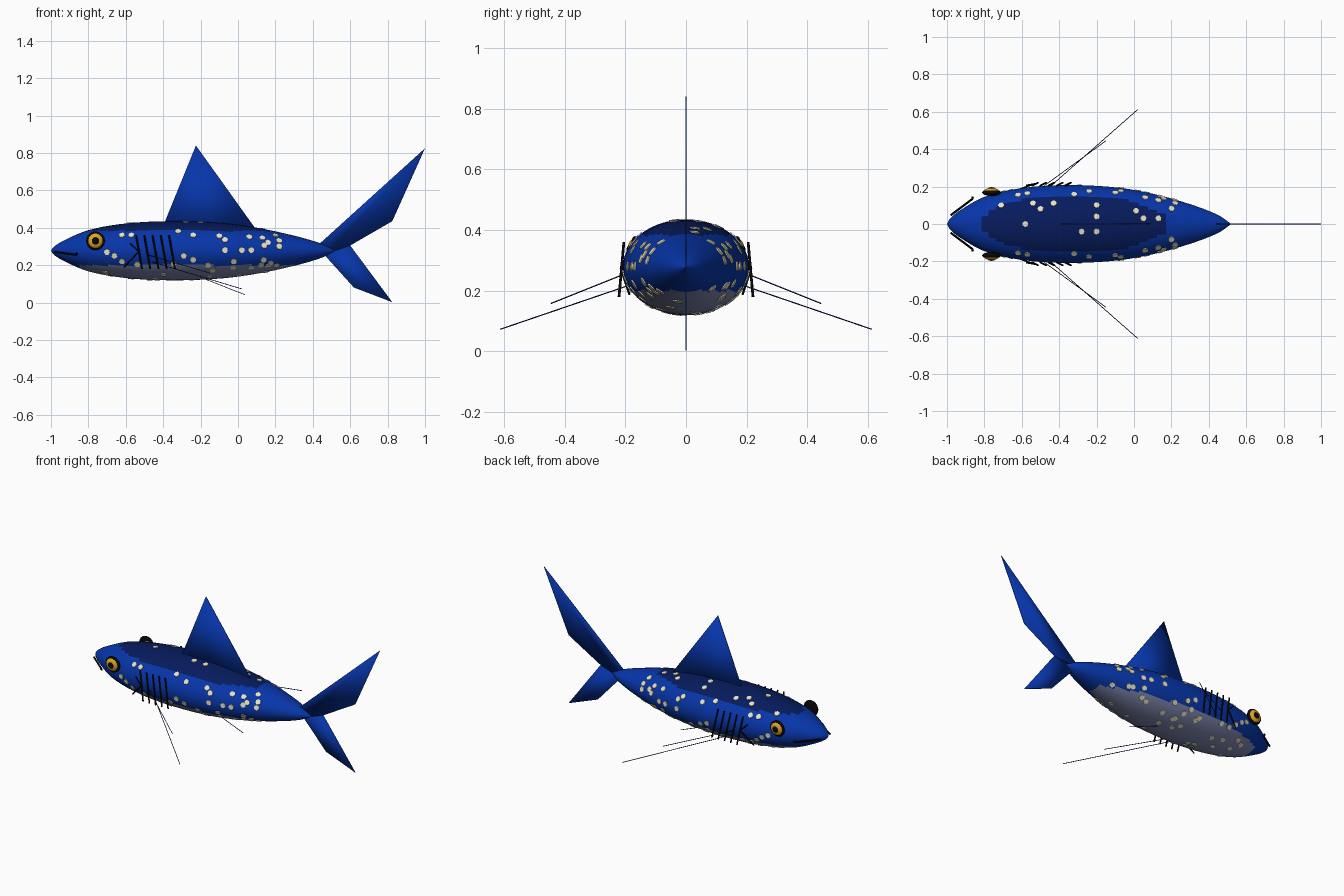
import bpy, bmesh, math, random
from mathutils import Vector

if bpy.data.objects.get("Cube"):
    bpy.data.objects.remove(bpy.data.objects["Cube"])
random.seed(4)
MID_Z, FLAT = 0.277, 0.76


def material(name, rgb):
    m = bpy.data.materials.new(name)
    m.use_nodes = True
    color = (*rgb, 1)
    m.diffuse_color = color
    bsdf = m.node_tree.nodes["Principled BSDF"]
    bsdf.inputs["Base Color"].default_value = color
    bsdf.inputs["Roughness"].default_value = 0.7
    return m


BLUE = material("blue", (0.002, 0.036, 0.4))
NAVY = material("navy", (0.002, 0.011, 0.11))
GREY = material("belly grey", (0.21, 0.24, 0.42))
CREAM = material("cream", (0.87, 0.83, 0.62))
BLACK = material("black", (0.002, 0.002, 0.002))
AMBER = material("amber", (0.75, 0.38, 0.015))


def add_object(name, bm, *mats, smooth=True):
    bmesh.ops.recalc_face_normals(bm, faces=bm.faces)
    mesh = bpy.data.meshes.new(name)
    bm.to_mesh(mesh)
    bm.free()
    obj = bpy.data.objects.new(name, mesh)
    bpy.context.collection.objects.link(obj)
    for m in mats:
        mesh.materials.append(m)
    for p in mesh.polygons:
        p.use_smooth = smooth


# Body half-width along its length
PROFILE = [(-1, 0), (-0.985, 0.028), (-0.93, 0.073), (-0.8, 0.145), (-0.6, 0.192),
           (-0.36, 0.208), (-0.1, 0.196), (0.1, 0.162), (0.3, 0.106), (0.45, 0.048), (0.52, 0)]


def half_width(x):
    def slope(i):
        a, b = PROFILE[max(i - 1, 0)], PROFILE[min(i + 1, len(PROFILE) - 1)]
        return (b[1] - a[1]) / (b[0] - a[0])
    for i in range(len(PROFILE) - 1):
        (x0, r0), (x1, r1) = PROFILE[i], PROFILE[i + 1]
        if x <= x1:
            h = x1 - x0
            t = (x - x0) / h
            return max(0, (2*t**3 - 3*t*t + 1) * r0 + (t**3 - 2*t*t + t) * h * slope(i)
                       + (3*t*t - 2*t**3) * r1 + (t**3 - t*t) * h * slope(i + 1))
    return 0


def skin(x, angle):
    r = half_width(x)
    return Vector((x, r * math.cos(angle), MID_Z + FLAT * r * math.sin(angle)))


# Body: rings joined along x, with dark back and pale belly
bm = bmesh.new()
SIDES, RINGS = 64, 44
rings = []
for i in range(1, RINGS):
    x = -0.24 - 0.76 * math.cos(math.pi * i / RINGS)
    rings.append([bm.verts.new(skin(x, math.tau * k / SIDES)) for k in range(SIDES)])
nose = bm.verts.new((-1, 0, MID_Z))
tail = bm.verts.new((0.52, 0, MID_Z))
for k in range(SIDES):
    n = (k + 1) % SIDES
    bm.faces.new((nose, rings[0][k], rings[0][n]))
    bm.faces.new((tail, rings[-1][n], rings[-1][k]))
    for a, b in zip(rings, rings[1:]):
        bm.faces.new((a[k], b[k], b[n], a[n]))
for f in bm.faces:
    c = f.calc_center_median()
    if c.z > 0.383 and c.x < 0.15:
        f.material_index = 1
    elif c.z < 0.2 and -0.85 < c.x < 0.36:
        f.material_index = 2
add_object("body", bm, BLUE, NAVY, GREY)


# Thin upright fins, softly shaded
def fin(name, outline):
    bm = bmesh.new()
    f = bm.faces.new([bm.verts.new((x, -0.002, z)) for x, z in outline])
    out = bmesh.ops.extrude_face_region(bm, geom=[f])
    moved = [v for v in out["geom"] if isinstance(v, bmesh.types.BMVert)]
    bmesh.ops.translate(bm, verts=moved, vec=(0, 0.004, 0))
    add_object(name, bm, BLUE)


fin("dorsal_fin", [(-0.4, 0.41), (-0.225, 0.84), (0.09, 0.4)])
fin("tail_fin_upper", [(0.42, 0.3), (1, 0.825), (0.825, 0.435), (0.6, 0.305), (0.47, 0.26)])
fin("tail_fin_lower", [(0.43, 0.29), (0.6, 0.305), (0.825, 0.002), (0.62, 0.08)])


# Round rods through a few points
def rod(name, points, radius, mat):
    curve = bpy.data.curves.new(name, "CURVE")
    curve.dimensions = "3D"
    curve.bevel_depth = radius
    curve.bevel_resolution = 1
    curve.use_fill_caps = True
    spline = curve.splines.new("POLY")
    spline.points.add(len(points) - 1)
    for p, co in zip(spline.points, points):
        p.co = (*co, 1)
    obj = bpy.data.objects.new(name, curve)
    bpy.context.collection.objects.link(obj)
    curve.materials.append(mat)


def ellipsoid(name, center, radius, depth, mat):
    bm = bmesh.new()
    bmesh.ops.create_uvsphere(bm, u_segments=24, v_segments=12, radius=1)
    bmesh.ops.scale(bm, vec=(radius, depth, radius), verts=bm.verts)
    bmesh.ops.translate(bm, vec=center, verts=bm.verts)
    add_object(name, bm, mat)


for s, side in ((-1, "right"), (1, "left")):
    # Eyes
    ellipsoid(side + "_eye_rim", (-0.762, s * 0.168, 0.33), 0.05, 0.018, BLACK)
    ellipsoid(side + "_eye_iris", (-0.762, s * 0.175, 0.33), 0.04, 0.018, AMBER)
    ellipsoid(side + "_eye_pupil", (-0.762, s * 0.184, 0.33), 0.023, 0.013, BLACK)
    # Mouth
    rod(side + "_mouth", [(-0.98, s * 0.047, 0.27), (-0.865, s * 0.133, 0.255),
                          (-0.862, s * 0.145, 0.264)], 0.006, BLACK)
    # Gill slits
    for i in range(5):
        x = -0.545 + 0.044 * i
        rod(f"{side}_gill_{i}", [(x, s * 0.205, 0.36), (x + 0.032, s * 0.221, 0.18)], 0.005, BLACK)
    rod(side + "_gill_fold", [(-0.61, s * 0.187, 0.188), (-0.53, s * 0.215, 0.272),
                              (-0.575, s * 0.207, 0.315)], 0.004, BLACK)
    # Slender side fins
    rod(side + "_long_fin", [(-0.46, s * 0.19, 0.217), (0.02, s * 0.612, 0.073)], 0.002, NAVY)
    rod(side + "_short_fin", [(-0.5, s * 0.19, 0.26), (-0.15, s * 0.445, 0.158)], 0.002, NAVY)
rod("belly_fin", [(-0.2, 0, 0.135), (0.037, 0, 0.042)], 0.002, BLUE)

# Spots: thin plates lying on the skin
bm = bmesh.new()


def spot(x, angle):
    p = skin(x, angle)
    along = skin(x + 0.01, angle) - skin(x - 0.01, angle)
    around = skin(x, angle + 0.02) - skin(x, angle - 0.02)
    normal = around.cross(along).normalized()
    if normal.dot(p - Vector((x, 0, MID_Z))) < 0:
        normal = -normal
    turn = normal.to_track_quat("Z", "Y").to_matrix().to_4x4()
    turn.translation = p + normal * 0.001
    bmesh.ops.create_cone(bm, cap_ends=True, segments=7, radius1=0.0175, radius2=0.0165,
                          depth=0.004, matrix=turn)


FLANK = [(-0.7, 0.27), (-0.66, 0.25), (-0.62, 0.36), (-0.57, 0.36), (-0.62, 0.22), (-0.32, 0.38),
         (-0.24, 0.36), (-0.24, 0.23), (-0.1, 0.355), (-0.07, 0.335), (-0.07, 0.28), (0.02, 0.28),
         (0.06, 0.35), (0.07, 0.28), (0.13, 0.345), (0.14, 0.305), (0.2, 0.36), (0.22, 0.3),
         (-0.29, 0.25), (0.16, 0.32), (0.22, 0.33), (-0.16, 0.2)]
for x, z in FLANK:
    a = math.asin((z - MID_Z) / (FLAT * half_width(x)))
    spot(x, a)
    spot(x, math.pi - a)
BACK = [(-0.71, 0.1), (-0.58, 0), (-0.54, 0.11), (-0.5, 0.08), (-0.43, 0.11), (-0.2, 0.1),
        (-0.2, 0.04), (-0.28, -0.04), (-0.2, -0.04), (0.01, 0.07), (0.05, 0.03), (0.13, 0.03)]
for x, y in BACK:
    spot(x, math.acos(y / half_width(x)))
for i in range(44):
    spot(random.uniform(-0.75, 0.24), -math.pi * random.uniform(0.1, 0.9))
add_object("spots", bm, CREAM, smooth=False)
